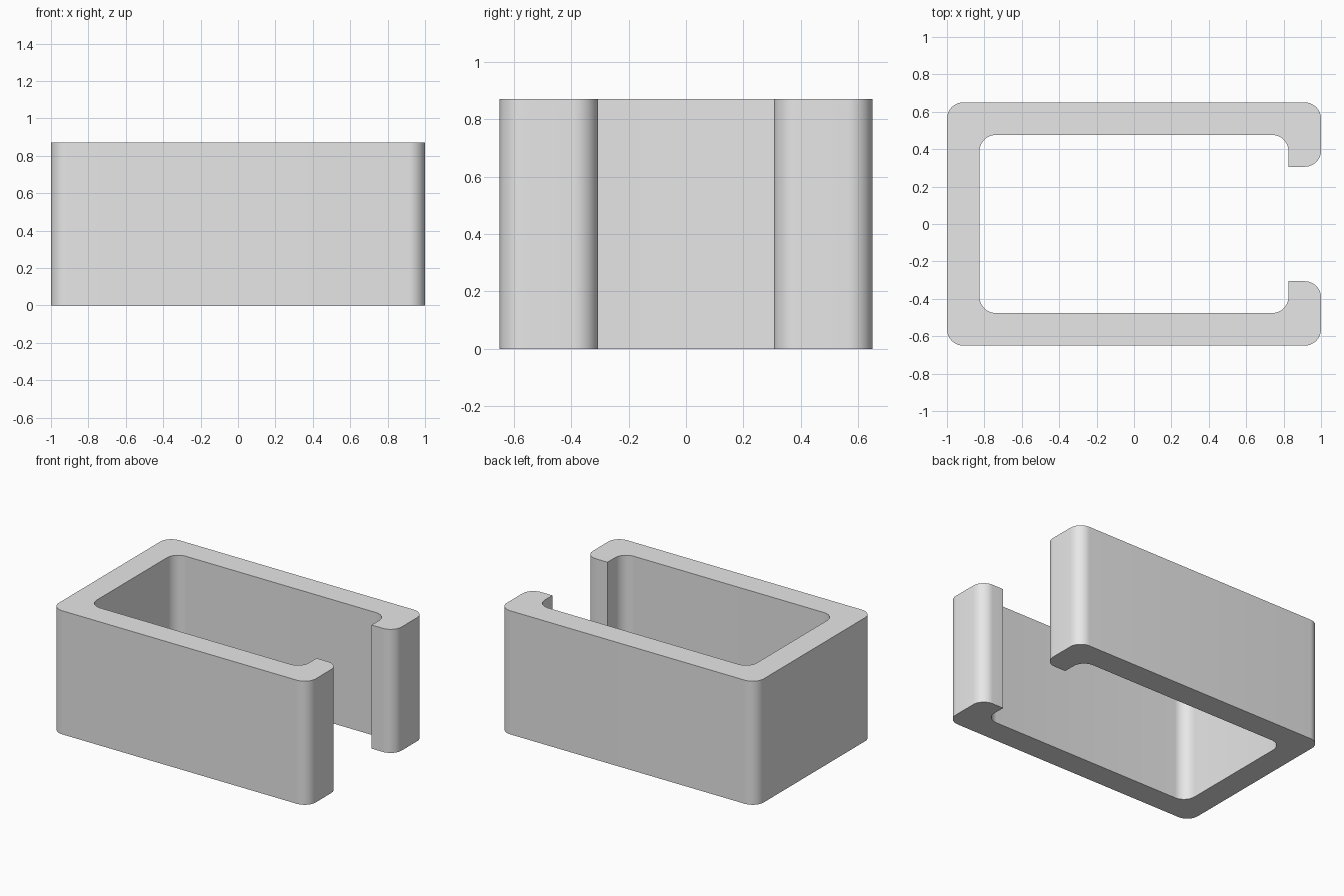
import bpy
import bmesh
from math import cos, sin, pi
from mathutils import Vector

cube = bpy.data.objects.get("Cube")
if cube:
    bpy.data.objects.remove(cube, do_unlink=True)

HALF_X, HALF_Y, HEIGHT = 1.0, 0.65, 0.87
WALL, RADIUS, GAP = 0.174, 0.087, 0.306
INNER_X, INNER_Y = HALF_X - WALL, HALF_Y - WALL
STEPS = 12


def corner(x, y, sx, sy):
    """Quarter-round corner at (x, y) pointing towards signs (sx, sy)."""
    centre = Vector((x - sx * RADIUS, y - sy * RADIUS))
    angles = [pi / 2 * i / STEPS for i in range(STEPS + 1)]
    return [centre + RADIUS * Vector((sx * cos(a), sy * sin(a))) for a in angles]


# Back half of the C-shaped section, from the closed end outside to inside
outer = corner(HALF_X, HALF_Y, 1, 1)
far = corner(-HALF_X, HALF_Y, -1, 1)
lip = corner(HALF_X, GAP, 1, -1)
inner_near = corner(INNER_X, INNER_Y, 1, 1)
inner_far = corner(-INNER_X, INNER_Y, -1, 1)

outside = far + outer[::-1] + lip + [Vector((INNER_X, GAP))]
inside = inner_near + inner_far[::-1]
half = outside + inside

# Mirror to the front half to close the loop
mirrored = [Vector((p.x, -p.y)) for p in reversed(half)]
section = half + mirrored

# Extrude the section upwards
bm = bmesh.new()
base = bm.faces.new([bm.verts.new((p.x, p.y, 0)) for p in section])
grown = bmesh.ops.extrude_face_region(bm, geom=[base], use_keep_orig=True)
top = [v for v in grown["geom"] if isinstance(v, bmesh.types.BMVert)]
bmesh.ops.translate(bm, verts=top, vec=(0, 0, HEIGHT))
bmesh.ops.recalc_face_normals(bm, faces=bm.faces)

mesh = bpy.data.meshes.new("channel_clip")
bm.to_mesh(mesh)
bm.free()
clip = bpy.data.objects.new("channel_clip", mesh)
bpy.context.collection.objects.link(clip)

# Plain grey material
grey = bpy.data.materials.new("light_grey")
grey.use_nodes = True
colour = (0.8, 0.8, 0.8, 1)
grey.diffuse_color = colour
grey.node_tree.nodes["Principled BSDF"].inputs["Base Color"].default_value = colour
mesh.materials.append(grey)

# Smooth rounded corners, sharp rims
bpy.ops.object.select_all(action="DESELECT")
clip.select_set(True)
bpy.context.view_layer.objects.active = clip
bpy.ops.object.shade_smooth_by_angle(angle=pi / 6)
